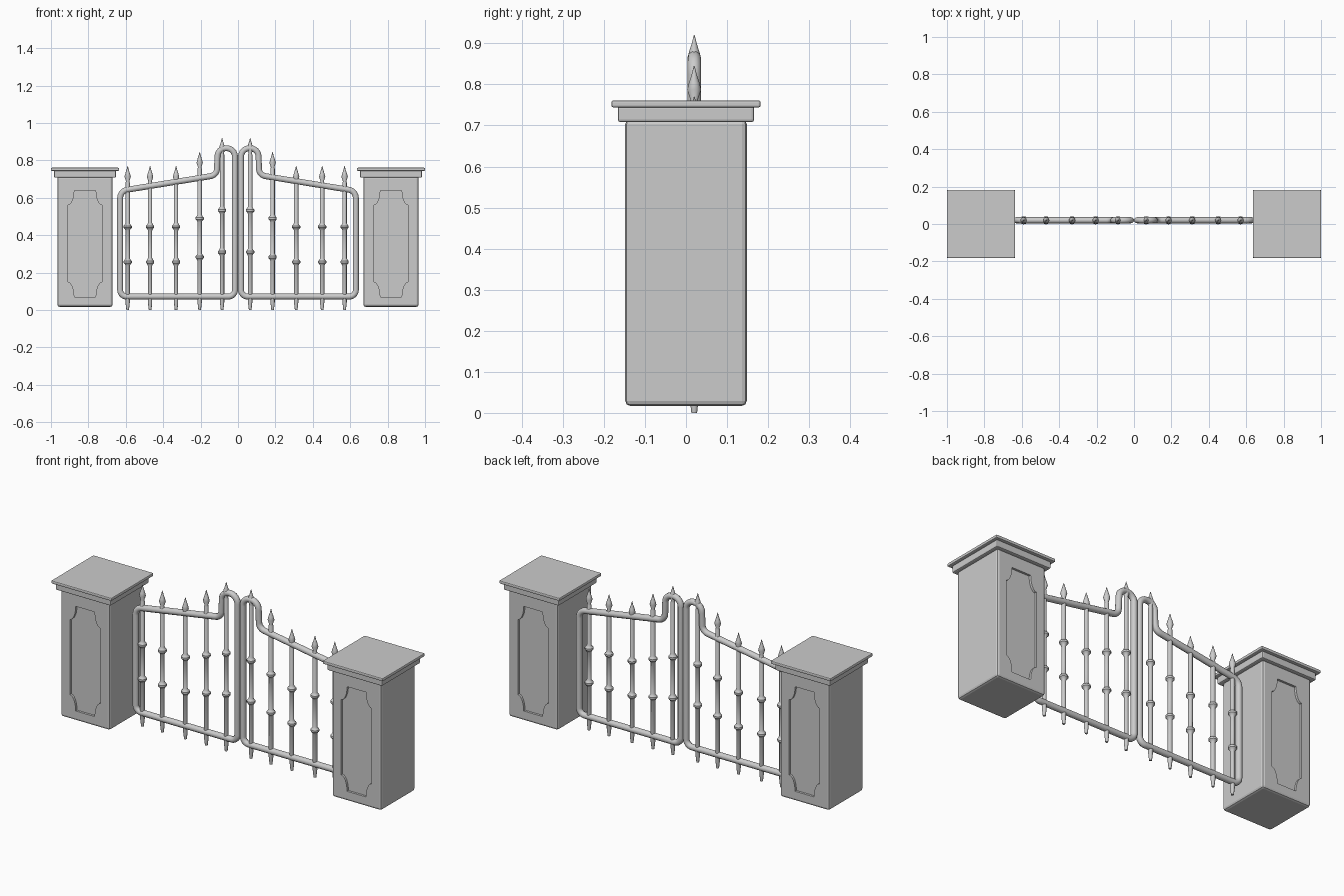
import bpy, bmesh, math
from mathutils import Vector

if "Cube" in bpy.data.objects:
    bpy.data.objects.remove(bpy.data.objects["Cube"])

GATE_Y = 0.02


def finish(name, bm, smooth=False):
    bmesh.ops.recalc_face_normals(bm, faces=bm.faces[:])
    mesh = bpy.data.meshes.new(name)
    bm.to_mesh(mesh)
    bm.free()
    ob = bpy.data.objects.new(name, mesh)
    bpy.context.collection.objects.link(ob)
    if smooth:
        smooth_object(ob)
    return ob


def activate(ob):
    bpy.ops.object.select_all(action='DESELECT')
    ob.select_set(True)
    bpy.context.view_layer.objects.active = ob


def smooth_object(ob):
    activate(ob)
    bpy.ops.object.shade_smooth_by_angle(angle=math.radians(40))


def box(name, cx, half, z0, z1, bevel):
    bm = bmesh.new()
    bmesh.ops.create_cube(bm, size=1)
    for v in bm.verts:
        v.co = (cx + v.co.x * 2 * half, v.co.y * 2 * half, z0 + (v.co.z + 0.5) * (z1 - z0))
    bmesh.ops.bevel(bm, geom=bm.edges[:], offset=bevel, segments=2, profile=0.5, affect='EDGES')
    return finish(name, bm)


def panel_cutter(cx, y0, y1):
    # tall panel with scooped corners
    pts = []
    rx, rz = 0.035, 0.08
    hw, z0, z1 = 0.092, 0.07, 0.64
    for px, pz, a0 in ((hw, z1, 270), (-hw, z1, 0), (-hw, z0, 90), (hw, z0, 180)):
        zc = z1 if pz == z1 else z0
        for i in range(7):
            a = math.radians(a0 - 15 * i)
            pts.append((cx + px + rx * math.cos(a), zc + rz * math.sin(a)))
    bm = bmesh.new()
    face = bm.faces.new([bm.verts.new((x, y0, z)) for x, z in pts])
    ext = bmesh.ops.extrude_face_region(bm, geom=[face])
    for v in ext['geom']:
        if isinstance(v, bmesh.types.BMVert):
            v.co.y = y1
    ob = finish('panel_cutter', bm)
    ob.hide_render = True
    return ob


def pillar(side, cx):
    shaft = box(side + '_pillar_shaft', cx, 0.148, 0.017, 0.715, 0.012)
    # recessed panels, front and back
    for y0, y1 in ((-0.2, -0.136), (0.136, 0.2)):
        cutter = panel_cutter(cx, y0, y1)
        mod = shaft.modifiers.new('panel', 'BOOLEAN')
        mod.operation = 'DIFFERENCE'
        mod.solver = 'EXACT'
        mod.object = cutter
        activate(shaft)
        bpy.ops.object.modifier_apply(modifier=mod.name)
        bpy.data.objects.remove(cutter)
    box(side + '_pillar_cap_moulding', cx, 0.166, 0.708, 0.747, 0.006)
    box(side + '_pillar_cap_slab', cx, 0.182, 0.744, 0.761, 0.005)


def rounded_loop(corners, steps=8):
    out = []
    n = len(corners)
    for i in range(n):
        p = Vector(corners[i][:2])
        r = corners[i][2]
        a = (Vector(corners[i - 1][:2]) - p).normalized()
        b = (Vector(corners[(i + 1) % n][:2]) - p).normalized()
        half = a.angle(b) / 2
        t = r / math.tan(half)
        s, e = p + a * t, p + b * t
        c = p + (a + b).normalized() * (r / math.sin(half))
        for k in range(steps + 1):
            d = (s - c).lerp(e - c, k / steps)
            out.append(c + d.normalized() * r)
    return out


def gate_frame(side, sx):
    # stile, arched crest, sloping top rail, outer stile, bottom rail
    pts = rounded_loop([
        (0.0165, 0.072, 0.035), (0.0165, 0.865, 0.044), (0.108, 0.865, 0.044),
        (0.114, 0.721, 0.04), (0.63, 0.637, 0.045), (0.63, 0.072, 0.035)])
    cu = bpy.data.curves.new(side + '_gate_frame', 'CURVE')
    cu.dimensions = '3D'
    cu.bevel_depth = 0.0165
    cu.bevel_resolution = 3
    sp = cu.splines.new('POLY')
    sp.points.add(len(pts) - 1)
    for q, p in zip(sp.points, pts):
        q.co = (sx * p.x, GATE_Y, p.y, 1)
    sp.use_cyclic_u = True
    ob = bpy.data.objects.new(side + '_gate_frame', cu)
    bpy.context.collection.objects.link(ob)
    activate(ob)
    bpy.ops.object.convert(target='MESH')
    smooth_object(bpy.context.object)


def lathe(name, x, profile, sides=12):
    bm = bmesh.new()
    rings = []
    for r, z in profile:
        rings.append([bm.verts.new((x + r * math.cos(math.tau * i / sides),
                                    GATE_Y + r * math.sin(math.tau * i / sides), z))
                      for i in range(sides)])
    for lo, hi in zip(rings, rings[1:]):
        for i in range(sides):
            j = (i + 1) % sides
            bm.faces.new((lo[i], lo[j], hi[j], hi[i]))
    bm.faces.new(rings[0])
    bm.faces.new(rings[-1])
    return finish(name, bm, True)


def bar(name, x, tip, collars):
    r = 0.0115
    # tapered foot, shaft with two collars, spearhead
    prof = [(0.007, 0.0), (r, 0.04)]
    for z in collars:
        prof += [(r, z - 0.02), (0.016, z - 0.011), (0.022, z - 0.005),
                 (0.022, z + 0.005), (0.016, z + 0.011), (r, z + 0.02)]
    prof += [(r, tip - 0.088), (0.009, tip - 0.082), (0.017, tip - 0.058),
             (0.013, tip - 0.042), (0.006, tip - 0.02), (0.001, tip)]
    lathe(name, x, prof)


for side, sx in (('left', -1), ('right', 1)):
    pillar(side, sx * 0.818)
    gate_frame(side, sx)
    # bars, from the middle outward
    for i, d in enumerate((0.075, 0.195, 0.321, 0.46, 0.58)):
        tip = (0.92, 0.845, 0.77, 0.77, 0.77)[i]
        collars = ((0.31, 0.533), (0.283, 0.49), (0.257, 0.445))[min(i, 2)]
        bar(f'{side}_gate_bar_{i + 1}', -0.01 + sx * d, tip, collars)
